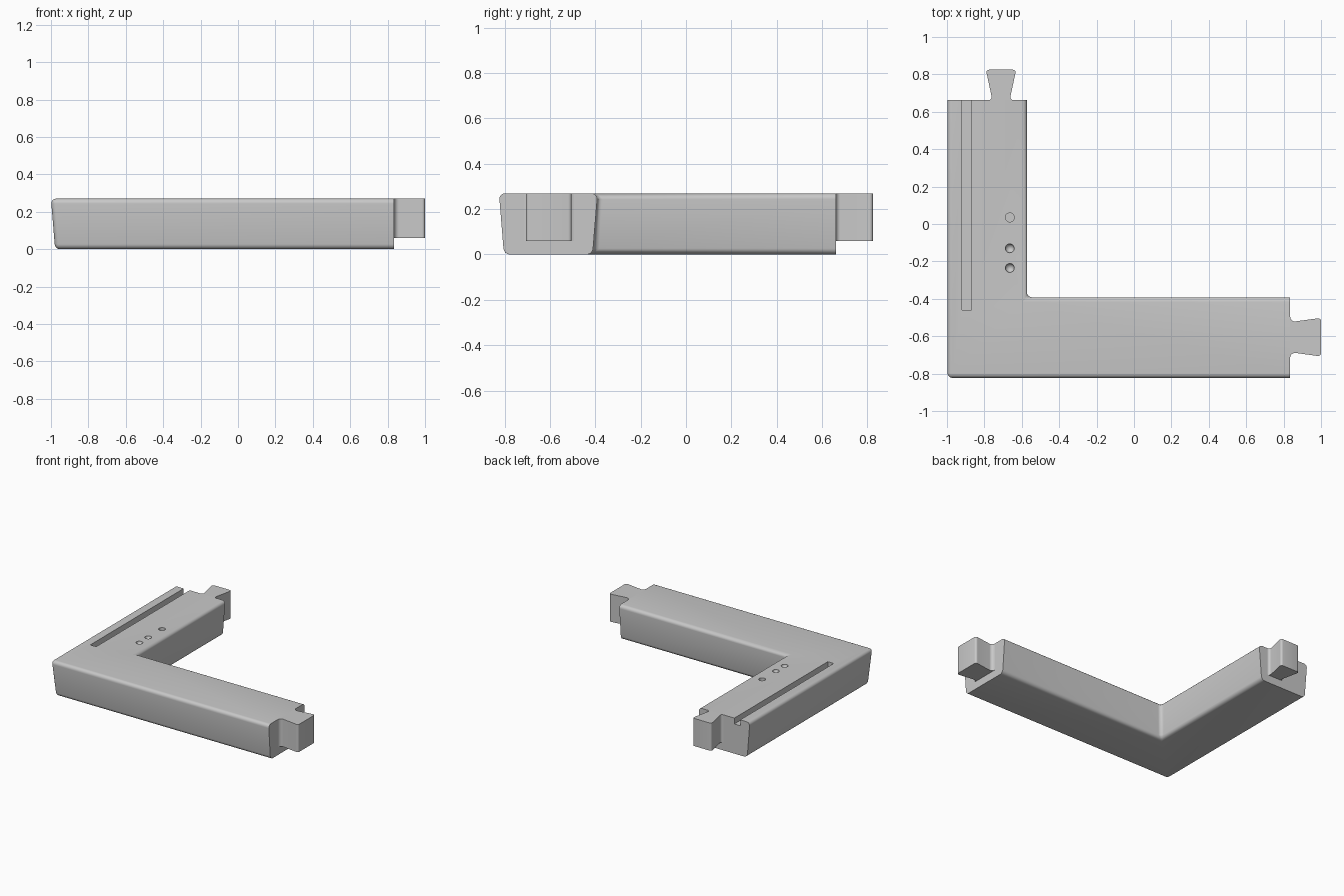
import bpy, bmesh, math
from mathutils import Matrix, Vector

cube = bpy.data.objects.get("Cube")
if cube:
    bpy.data.objects.remove(cube, do_unlink=True)

HEIGHT = 0.27
END_X, END_Y = 0.835, 0.662

grey = bpy.data.materials.new("plain grey")
grey.use_nodes = True
grey.diffuse_color = (0.58, 0.58, 0.58, 1)
grey.node_tree.nodes["Principled BSDF"].inputs["Base Color"].default_value = (0.58, 0.58, 0.58, 1)


def make_object(name, bm):
    bmesh.ops.recalc_face_normals(bm, faces=bm.faces[:])
    mesh = bpy.data.meshes.new(name)
    bm.to_mesh(mesh)
    bm.free()
    mesh.materials.append(grey)
    ob = bpy.data.objects.new(name, mesh)
    bpy.context.collection.objects.link(ob)
    return ob


def activate(ob):
    bpy.ops.object.select_all(action='DESELECT')
    ob.select_set(True)
    bpy.context.view_layer.objects.active = ob


def smooth(ob):
    activate(ob)
    bpy.ops.object.shade_smooth_by_angle(angle=math.radians(32))


def loft(bm, lower, upper):
    """Closed solid between two matching outlines."""
    a = [bm.verts.new(p) for p in lower]
    b = [bm.verts.new(p) for p in upper]
    bm.faces.new(a[::-1])
    bm.faces.new(b)
    for i in range(len(a)):
        j = (i + 1) % len(a)
        bm.faces.new((a[i], a[j], b[j], b[i]))
    bmesh.ops.recalc_face_normals(bm, faces=bm.faces[:])


def corner_outline(d, z):
    """L-shaped outline drawn in by d on its long sides."""
    left, front, inner_x, inner_y = -1 + d, -0.825 + d, -0.57 - d, -0.39 - d
    return [(left, front, z), (END_X, front, z), (END_X, inner_y, z),
            (inner_x, inner_y, z), (inner_x, END_Y, z), (left, END_Y, z)]


def cut(target, cutter):
    cutter.hide_render = True
    activate(target)
    mod = target.modifiers.new("cut", 'BOOLEAN')
    mod.operation = 'DIFFERENCE'
    mod.solver = 'EXACT'
    mod.object = cutter
    bpy.ops.object.modifier_apply(modifier=mod.name)
    bpy.data.objects.remove(cutter, do_unlink=True)


# Tapered corner body, rounded everywhere except its two end faces
bm = bmesh.new()
loft(bm, corner_outline(0.022, 0), corner_outline(0, HEIGHT))


def on_end(edge):
    return (all(abs(v.co.x - END_X) < 1e-4 for v in edge.verts)
            or all(abs(v.co.y - END_Y) < 1e-4 for v in edge.verts))


bmesh.ops.bevel(bm, geom=[e for e in bm.edges if not on_end(e)], offset=0.027,
                segments=5, profile=0.5, affect='EDGES')
body = make_object("corner_body", bm)

# Long groove, open at the back end
bm = bmesh.new()
bmesh.ops.create_cube(bm, size=1, matrix=Matrix.Translation((-0.895, 0.17, HEIGHT))
                      @ Matrix.Diagonal((0.05, 1.26, 0.09, 1)))
cut(body, make_object("groove_cutter", bm))

# Flat-bottomed hole
bm = bmesh.new()
bmesh.ops.create_cone(bm, cap_ends=True, segments=32, radius1=0.024, radius2=0.024,
                      depth=0.08, matrix=Matrix.Translation((-0.664, 0.035, HEIGHT)))
cut(body, make_object("hole_cutter", bm))

# Round dimples
for y in (-0.13, -0.235):
    bm = bmesh.new()
    bmesh.ops.create_uvsphere(bm, u_segments=32, v_segments=15, radius=0.024,
                              matrix=Matrix.Translation((-0.664, y, HEIGHT)))
    cut(body, make_object("dimple_cutter", bm))
smooth(body)


def dovetail(name, origin, angle, neck, tip, length, fillet):
    """Flared tongue with filleted neck and rounded tip, pointing along local x."""
    half = []
    for i in range(7):
        t = math.pi / 2 * i / 6
        half.append((fillet * (1 - math.cos(t)), neck + fillet * (1 - math.sin(t))))
    half.append((length, tip))
    outline = [(u, -h) for u, h in half] + [(u, h) for u, h in reversed(half)]
    bm = bmesh.new()
    loft(bm, [(u, h, 0.06) for u, h in outline], [(u, h, HEIGHT) for u, h in outline])
    tips = [e for e in bm.edges if all(abs(v.co.x - length) < 1e-5 for v in e.verts)
            and abs(e.verts[0].co.z - e.verts[1].co.z) > 0.1]
    bmesh.ops.bevel(bm, geom=tips, offset=0.018, segments=5, profile=0.5, affect='EDGES')
    bm.transform(Matrix.Translation(Vector(origin)) @ Matrix.Rotation(angle, 4, 'Z'))
    smooth(make_object(name, bm))


# Dovetail tongues on both ends
dovetail("side_dovetail", (END_X, -0.605, 0), 0, 0.084, 0.103, 1 - END_X, 0.026)
dovetail("back_dovetail", (-0.711, END_Y, 0), math.pi / 2, 0.05, 0.081, 0.825 - END_Y, 0.018)
